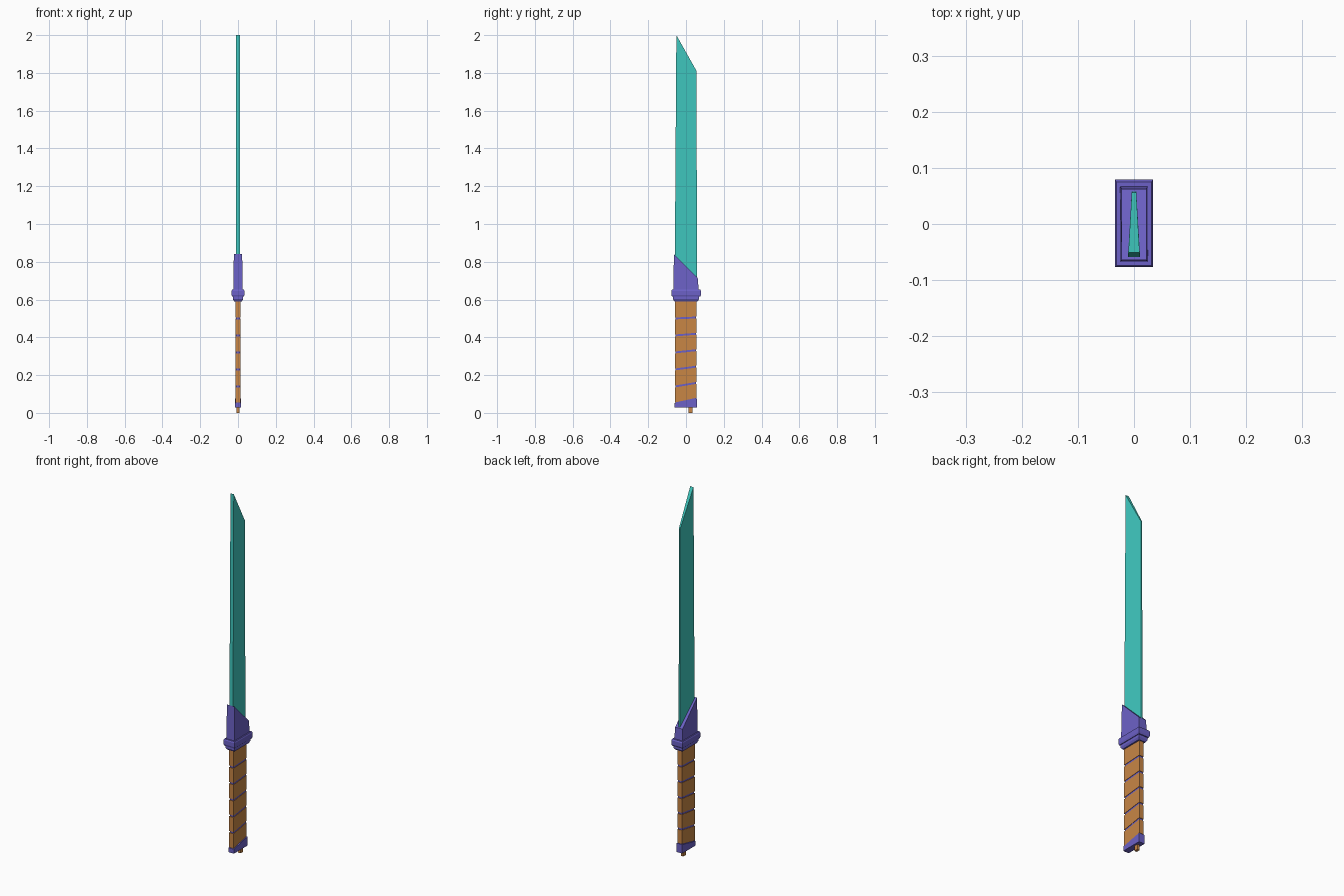
import bpy, bmesh

if "Cube" in bpy.data.objects:
    bpy.data.objects.remove(bpy.data.objects["Cube"])


def material(name, rgb):
    m = bpy.data.materials.new(name)
    m.diffuse_color = (*rgb, 1)
    m.use_nodes = True
    m.node_tree.nodes["Principled BSDF"].inputs["Base Color"].default_value = m.diffuse_color
    return m


TEAL = material("teal", (0.05, 0.58, 0.52))
PURPLE = material("purple", (0.15, 0.12, 0.57))
ORANGE = material("orange", (0.58, 0.24, 0.06))


def loft(name, rings, mat):
    """Four-sided loft; ring = (front y, front half width, front z, back y, back half width, back z)."""
    bm = bmesh.new()
    loops = []
    for yf, wf, zf, yb, wb, zb in rings:
        corners = [(-wf, yf, zf), (wf, yf, zf), (wb, yb, zb), (-wb, yb, zb)]
        loops.append([bm.verts.new(c) for c in corners])
    for a, b in zip(loops, loops[1:]):
        for i in range(4):
            j = (i + 1) % 4
            bm.faces.new((a[i], a[j], b[j], b[i]))
    bm.faces.new(loops[0][::-1])
    bm.faces.new(loops[-1])
    bmesh.ops.recalc_face_normals(bm, faces=bm.faces)
    mesh = bpy.data.meshes.new(name)
    bm.to_mesh(mesh)
    bm.free()
    mesh.materials.append(mat)
    ob = bpy.data.objects.new(name, mesh)
    bpy.context.collection.objects.link(ob)
    return ob


def ring(w, yf, yb, zf, zb=None):
    return (yf, w, zf, yb, w, zf if zb is None else zb)


# Wedge-section blade with slanted tip
loft("blade", [(-0.060, 0.011, 0.66, 0.058, 0.004, 0.66),
               (-0.051, 0.010, 2.00, 0.056, 0.004, 1.81)], TEAL)

# Slanted collar around the blade root
loft("collar", [ring(0.025, -0.067, 0.068, 0.64),
                ring(0.022, -0.064, 0.062, 0.84, 0.715)], PURPLE)

# Stepped guard
loft("guard", [ring(0.031, -0.074, 0.075, 0.615),
               ring(0.034, -0.077, 0.079, 0.624),
               ring(0.034, -0.077, 0.079, 0.646),
               ring(0.031, -0.074, 0.075, 0.653)], PURPLE)
loft("guard_step", [ring(0.021, -0.062, 0.062, 0.591),
                    ring(0.027, -0.069, 0.069, 0.602),
                    ring(0.027, -0.069, 0.069, 0.618)], PURPLE)

# Grip core showing through the gaps of the wrap
loft("grip_core", [ring(0.0115, -0.055, 0.053, 0.04),
                   ring(0.0115, -0.055, 0.053, 0.60)], PURPLE)

# Slanted wrap bands, steeper towards the pommel
front_z = [0.05, 0.14, 0.23, 0.32, 0.41, 0.50, 0.60]
slant = [0.025, 0.019, 0.015, 0.012, 0.009, 0.005, 0.0]
GAP = 0.005
for i in range(6):
    z0, z1 = front_z[i] + GAP, front_z[i + 1] - GAP
    loft(f"grip_band_{i + 1}", [ring(0.0135, -0.058, 0.056, z0, z0 + slant[i]),
                                ring(0.0135, -0.058, 0.056, z1, z1 + slant[i + 1])], ORANGE)

# Pommel cap and small peg below
loft("pommel", [ring(0.017, -0.060, 0.058, 0.028),
                ring(0.017, -0.060, 0.058, 0.052, 0.077)], PURPLE)
loft("pommel_peg", [ring(0.007, 0.012, 0.034, 0.0),
                    ring(0.007, 0.012, 0.034, 0.035)], ORANGE)
